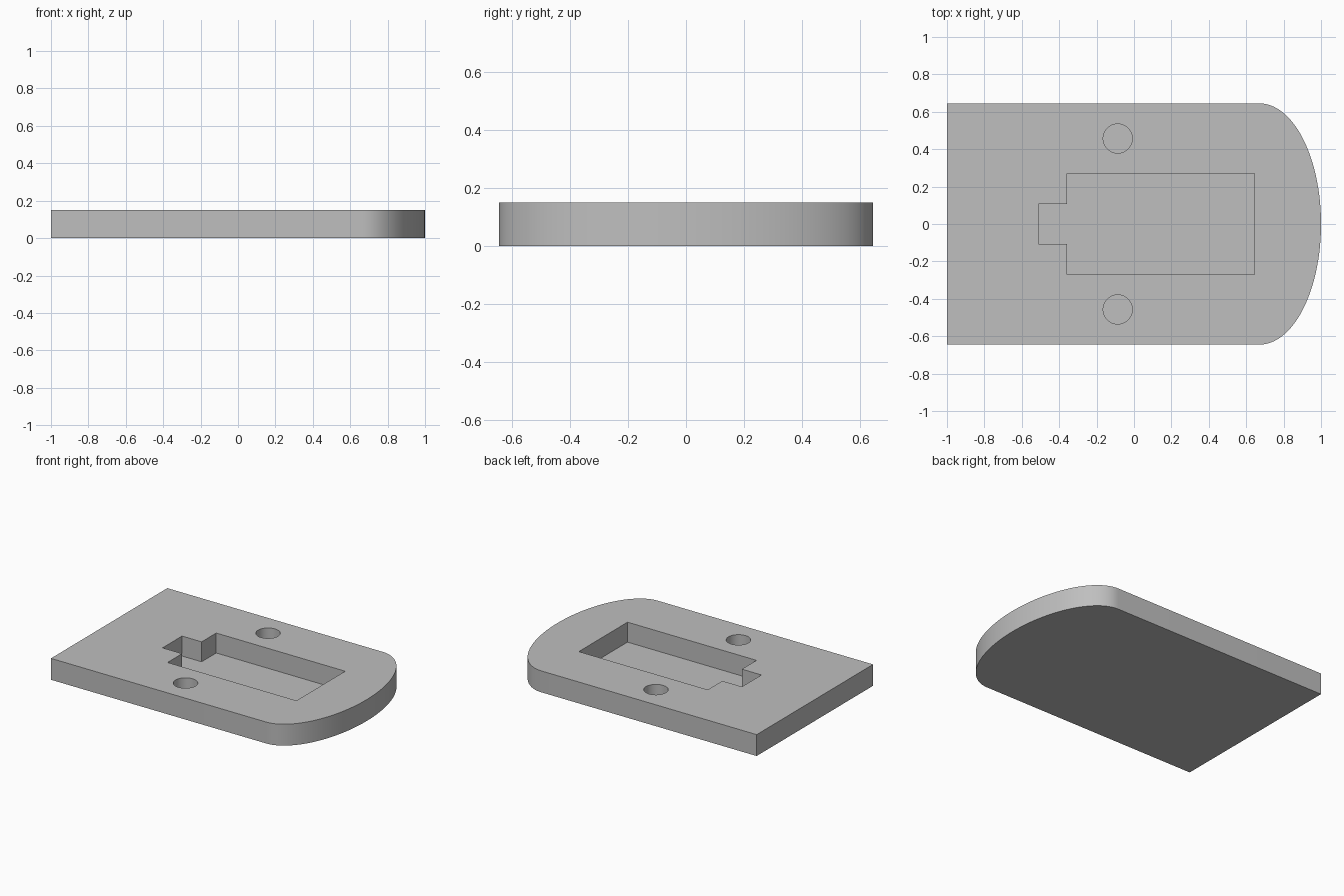
import bpy
import bmesh
import math

cube = bpy.data.objects.get("Cube")
if cube:
    bpy.data.objects.remove(cube, do_unlink=True)

THICKNESS = 0.15
FLOOR = 0.01          # material left under the recesses
HALF_WIDTH = 0.645
NOSE_START = 0.67     # where the straight sides meet the elliptical nose

grey = bpy.data.materials.new("plain grey")
grey.use_nodes = True
colour = (0.52, 0.52, 0.52, 1)
grey.diffuse_color = colour
grey.node_tree.nodes["Principled BSDF"].inputs["Base Color"].default_value = colour


def prism(name, outline, bottom, top):
    """Extrude a counter-clockwise xy outline from bottom to top."""
    bm = bmesh.new()
    face = bm.faces.new([bm.verts.new((x, y, bottom)) for x, y in outline])
    result = bmesh.ops.extrude_face_region(bm, geom=[face])
    raised = [v for v in result["geom"] if isinstance(v, bmesh.types.BMVert)]
    bmesh.ops.translate(bm, verts=raised, vec=(0, 0, top - bottom))
    bmesh.ops.recalc_face_normals(bm, faces=bm.faces)
    mesh = bpy.data.meshes.new(name)
    bm.to_mesh(mesh)
    bm.free()
    mesh.materials.append(grey)
    obj = bpy.data.objects.new(name, mesh)
    bpy.context.collection.objects.link(obj)
    return obj


def arc(cx, cy, rx, ry, start, end, steps):
    angles = [start + (end - start) * i / steps for i in range(steps + 1)]
    return [(cx + rx * math.cos(a), cy + ry * math.sin(a)) for a in angles]


# Plate: square at one end, elliptical nose at the other
nose = arc(NOSE_START, 0, 1 - NOSE_START, HALF_WIDTH, -math.pi / 2, math.pi / 2, 64)
plate = prism("base_plate", [(-1, -HALF_WIDTH)] + nose + [(-1, HALF_WIDTH)], 0, THICKNESS)

# Rectangular pocket with a narrow notch, mirrored across y
half = [(-0.51, -0.108), (-0.358, -0.108), (-0.358, -0.27), (0.643, -0.27)]
pocket = half + [(x, -y) for x, y in reversed(half)]
cutters = [prism("pocket_cutter", pocket, FLOOR, THICKNESS + 0.1)]

# Pair of blind round holes
for side, y in (("left", 0.457), ("right", -0.457)):
    circle = arc(-0.087, y, 0.078, 0.078, 0, 2 * math.pi, 48)[:-1]
    cutters.append(prism(side + "_hole_cutter", circle, FLOOR, THICKNESS + 0.1))

# Cut the recesses and discard the cutters
bpy.ops.object.select_all(action="DESELECT")
bpy.context.view_layer.objects.active = plate
plate.select_set(True)
for cutter in cutters:
    cutter.hide_render = True
    cut = plate.modifiers.new(cutter.name, "BOOLEAN")
    cut.operation = "DIFFERENCE"
    cut.solver = "EXACT"
    cut.object = cutter
    bpy.ops.object.modifier_apply(modifier=cut.name)
    bpy.data.objects.remove(cutter, do_unlink=True)

bpy.ops.object.shade_smooth_by_angle(angle=math.radians(30))
